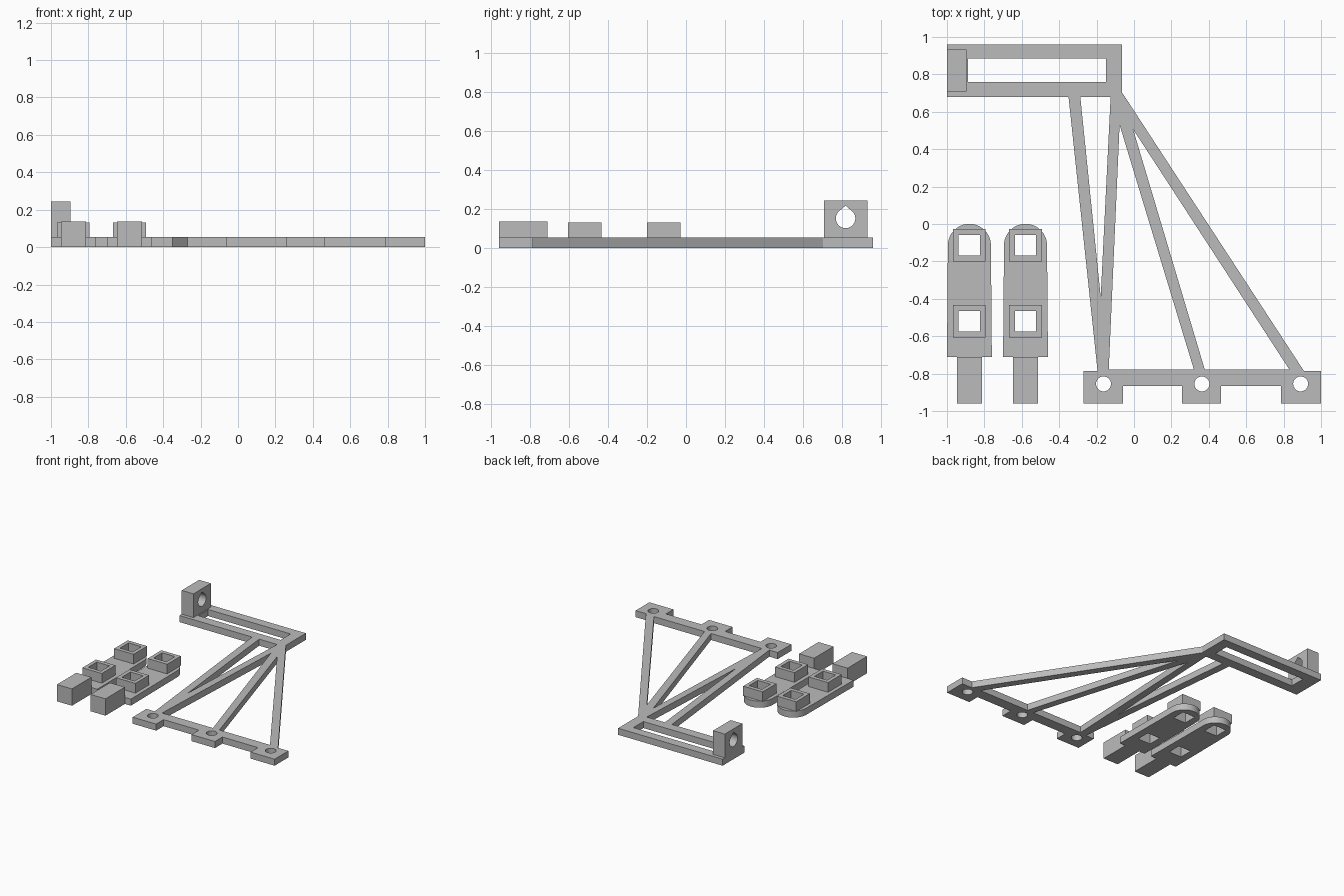
import bpy, bmesh, math
from mathutils import Matrix

if "Cube" in bpy.data.objects:
    bpy.data.objects.remove(bpy.data.objects["Cube"])

T = 0.053  # plate thickness

grey = bpy.data.materials.new("plain grey")
grey.diffuse_color = (0.5, 0.5, 0.5, 1)
grey.use_nodes = True
grey.node_tree.nodes["Principled BSDF"].inputs["Base Color"].default_value = grey.diffuse_color


def rect(x0, x1, y0, y1):
    return [(x0, y0), (x1, y0), (x1, y1), (x0, y1)]


def arc(cx, cy, r, a0, a1, n):
    steps = [math.radians(a0 + (a1 - a0) * i / n) for i in range(n + 1)]
    return [(cx + r * math.cos(a), cy + r * math.sin(a)) for a in steps]


def circle(cx, cy, r, n=32):
    return arc(cx, cy, r, 0, 360, n)[:-1]


def plate(name, outline, holes, z0, z1, matrix=Matrix()):
    """Flat outline with holes, extruded from z0 to z1."""
    bm = bmesh.new()
    edges = []
    for loop in [outline] + holes:
        vs = [bm.verts.new((x, y, z0)) for x, y in loop]
        edges += [bm.edges.new((vs[i - 1], vs[i])) for i in range(len(vs))]
    bmesh.ops.triangle_fill(bm, edges=edges, use_beauty=True, normal=(0, 0, 1))
    top = bmesh.ops.extrude_face_region(bm, geom=bm.faces[:], use_keep_orig=True)["geom"]
    bmesh.ops.translate(bm, vec=(0, 0, z1 - z0),
                        verts=[g for g in top if isinstance(g, bmesh.types.BMVert)])
    bmesh.ops.transform(bm, matrix=matrix, verts=bm.verts[:])
    bmesh.ops.recalc_face_normals(bm, faces=bm.faces[:])
    me = bpy.data.meshes.new(name)
    bm.to_mesh(me)
    bm.free()
    me.materials.append(grey)
    ob = bpy.data.objects.new(name, me)
    bpy.context.collection.objects.link(ob)
    return ob


# Truss bracket: slotted arm, diagonal struts and three mounting tabs
outline = [(-1, 0.96), (-1, 0.68), (-0.35, 0.68), (-0.195, -0.785), (-0.27, -0.785),
           (-0.27, -0.96), (-0.06, -0.96), (-0.06, -0.865), (0.256, -0.865),
           (0.256, -0.96), (0.466, -0.96), (0.466, -0.865), (0.785, -0.865),
           (0.785, -0.96), (1, -0.96), (1, -0.785), (0.908, -0.785),
           (-0.065, 0.705), (-0.065, 0.96)]
gaps = [rect(-0.888, -0.15, 0.758, 0.886),
        [(-0.287, 0.68), (-0.178, -0.39), (-0.125, 0.68)],
        [(-0.077, 0.53), (-0.135, -0.777), (0.32, -0.777)],
        [(-0.005, 0.507), (0.378, -0.777), (0.83, -0.777)]]
gaps += [circle(x, -0.855, 0.04) for x in (-0.163, 0.363, 0.891)]
plate("truss_bracket", outline, gaps, 0, T)

# Upright lug with a teardrop hole running along x
teardrop = arc(0.82, 0.152, 0.05, 135, 405, 28) + [(0.82, 0.218)]
side_on = Matrix(((0, 0, 1, 0), (1, 0, 0, 0), (0, 1, 0, 0), (0, 0, 0, 1)))
plate("arm_lug", rect(0.709, 0.932, T, 0.245), [teardrop], -1, -0.895, side_on)

# Two round-ended links with square sockets and an end block
SOCKETS = (-0.114, -0.52)
for side, cx in (("left", -0.88), ("right", -0.58)):
    holes = [rect(cx - 0.057, cx + 0.057, y - 0.055, y + 0.055) for y in SOCKETS]
    body = arc(cx, -0.114, 0.115, 0, 180, 24) + [(cx - 0.12, -0.712), (cx + 0.12, -0.712)]
    plate(side + "_link", body, holes, 0, T)
    for y, hole in zip(SOCKETS, holes):
        ring = rect(cx - 0.087, cx + 0.087, y - 0.087, y + 0.087)
        plate(side + "_link_socket", ring, [hole], T, 0.131)
    plate(side + "_link_end_block", rect(cx - 0.067, cx + 0.067, -0.96, -0.712), [], 0, 0.136)

# Smooth the round walls, keep the corners sharp
for ob in bpy.context.collection.objects:
    ob.select_set(True)
    bpy.context.view_layer.objects.active = ob
bpy.ops.object.shade_smooth_by_angle(angle=math.radians(30))
